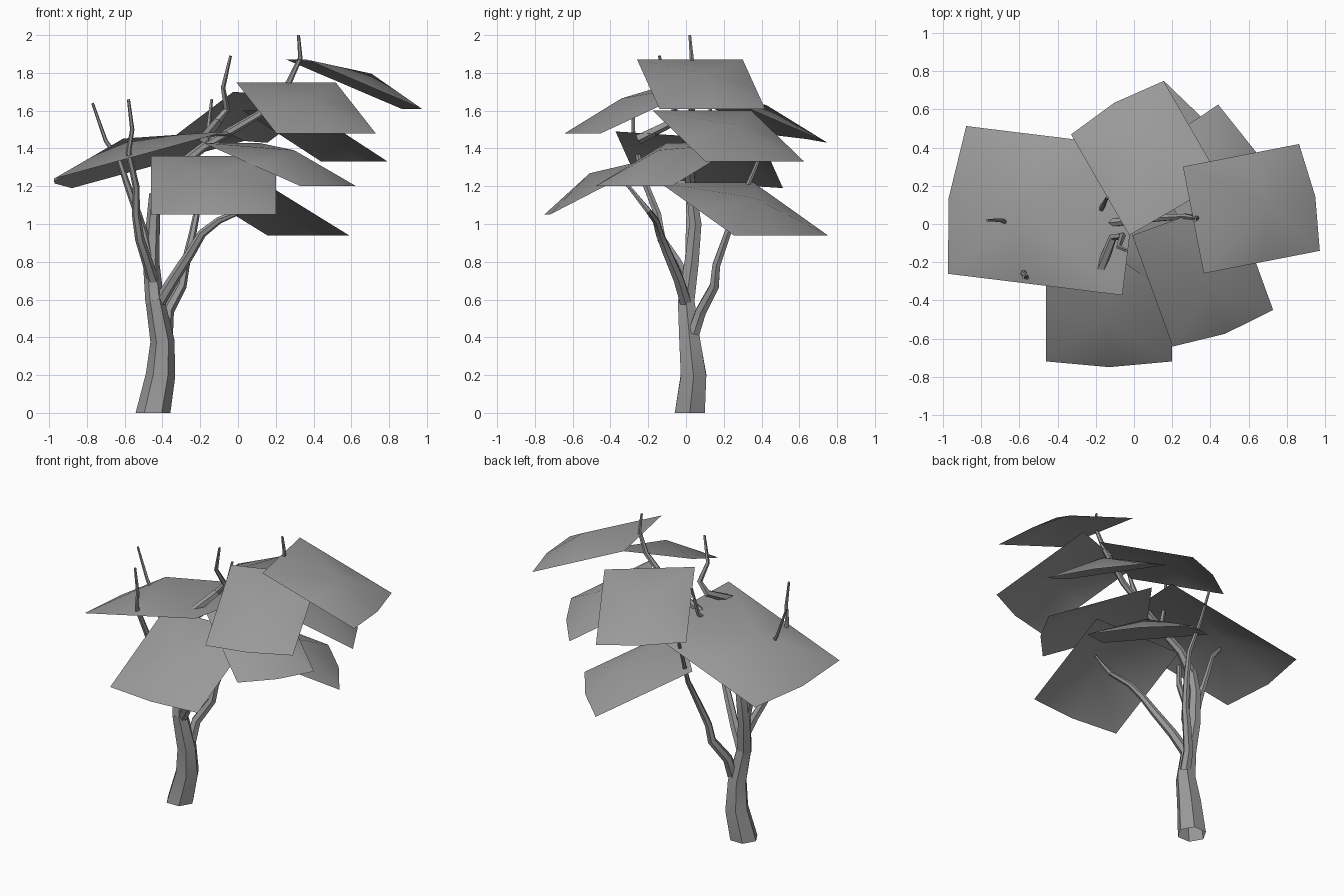
import bpy
import bmesh
import math
from mathutils import Vector

old_cube = bpy.data.objects.get("Cube")
if old_cube:
    bpy.data.objects.remove(old_cube, do_unlink=True)

# Single grey for the whole tree
GREY = (0.32, 0.32, 0.32, 1)
grey = bpy.data.materials.new("plain grey")
grey.use_nodes = True
grey.diffuse_color = GREY
for node in grey.node_tree.nodes:
    if node.type == "BSDF_PRINCIPLED":
        node.inputs["Base Color"].default_value = GREY


def finish(name, bm, angle):
    """Turn a bmesh into a shaded object with the tree material."""
    mesh = bpy.data.meshes.new(name)
    bm.to_mesh(mesh)
    bm.free()
    mesh.materials.append(grey)
    obj = bpy.data.objects.new(name, mesh)
    bpy.context.collection.objects.link(obj)
    bpy.ops.object.select_all(action="DESELECT")
    obj.select_set(True)
    bpy.context.view_layer.objects.active = obj
    bpy.ops.object.shade_smooth_by_angle(angle=math.radians(angle))
    return obj


def limb(name, path, radii, sides=6):
    """Sweep a tapering polygon ring along a path, open at the foot."""
    points = [Vector(p) for p in path]
    last = len(points) - 1
    bm = bmesh.new()
    rings = []
    for i, point in enumerate(points):
        direction = points[min(i + 1, last)] - points[max(i - 1, 0)]
        if i == 0 and point.z == 0:
            direction = Vector((0, 0, 1))
        turn = Vector((0, 0, 1)).rotation_difference(direction.normalized())
        radius = radii[0] + (radii[1] - radii[0]) * i / last
        ring = []
        for k in range(sides):
            a = math.tau * k / sides
            offset = Vector((math.cos(a), math.sin(a), 0)) * radius
            ring.append(bm.verts.new(point + turn @ offset))
        rings.append(ring)
    for low, high in zip(rings, rings[1:]):
        for k in range(sides):
            n = (k + 1) % sides
            bm.faces.new((low[k], low[n], high[n], high[k]))
    bm.faces.new(rings[-1])
    return finish(name, bm, 35)


def canopy(name, center, heading, length, width, drop, crown, roll=0):
    """Sloping leaf sheet with straight sides and a raised middle point."""
    a = math.radians(heading)
    up = Vector((0, 0, 1))
    downhill = Vector((math.cos(a), math.sin(a), 0)) * length - up * drop
    across = Vector((-math.sin(a), math.cos(a), 0)) * width + up * roll
    bm = bmesh.new()
    grid = []
    for i in (-1, 0, 1):
        row = []
        for j in (-1, 0, 1):
            p = Vector(center) + downhill * (i or 0.1) + across * j
            if j == 0 and i == 0:
                p += downhill * 0.2 + up * crown
            elif j == 0 and i == 1:
                p += downhill * 0.1 + up * drop * 0.1
            row.append(bm.verts.new(p))
        grid.append(row)
    # Triangles fan out from the raised point so the ridges stay crisp
    peak = grid[1][1]
    for i in range(2):
        for j in range(2):
            loop = [grid[i][j], grid[i + 1][j],
                    grid[i + 1][j + 1], grid[i][j + 1]]
            k = loop.index(peak)
            loop = loop[k:] + loop[:k]
            bm.faces.new(loop[:3])
            bm.faces.new((loop[0], loop[2], loop[3]))
    return finish(name, bm, 35)


# Trunk, running on into the highest bough
limb("trunk_base", [(-.45, .02, 0), (-.41, .04, .2), (-.40, .02, .38),
                    (-.44, 0, .6)], (.092, .05))
limb("trunk_top", [(-.44, 0, .58), (-.46, .03, .8), (-.45, .05, 1),
                   (-.44, .03, 1.16)], (.05, .03))
limb("bough_high", [(-.44, .03, 1.13), (-.36, .02, 1.27), (-.18, 0, 1.41),
                    (.11, .03, 1.58), (.27, .04, 1.75), (.33, .03, 1.88),
                    (.32, .02, 2)], (.032, .008))

# Side boughs
limb("bough_back", [(-.38, .04, .42), (-.37, .08, .54), (-.30, .15, .67),
                    (-.28, .16, .78), (-.24, .22, .95), (-.21, .28, 1.1),
                    (-.23, .36, 1.28), (-.24, .44, 1.48)], (.036, .008))
limb("bough_center", [(-.42, 0, .58), (-.34, -.04, .71), (-.25, -.1, .85),
                      (-.19, -.14, .95), (-.1, -.16, 1.02),
                      (.02, -.2, 1.07), (.02, -.28, 1.17),
                      (0, -.37, 1.28)], (.034, .008))
limb("bough_front", [(-.45, 0, .7), (-.48, -.05, .8), (-.52, -.13, .92),
                     (-.54, -.15, 1.05), (-.54, -.21, 1.2),
                     (-.58, -.26, 1.38), (-.56, -.28, 1.5),
                     (-.58, -.28, 1.66)], (.032, .008))
limb("bough_left", [(-.47, .02, .82), (-.5, .02, .95), (-.53, .02, 1.05),
                    (-.59, .01, 1.22), (-.63, 0, 1.34), (-.7, .02, 1.44),
                    (-.77, .02, 1.64)], (.028, .007))

# Twigs poking through the leaf sheets
limb("twig_tall", [(-.18, -.25, 1.45), (-.11, -.07, 1.54),
                   (-.06, -.06, 1.61), (-.08, -.12, 1.72),
                   (-.04, -.14, 1.89)], (.028, .008), 5)
limb("twig_short", [(-.2, .02, 1.38), (-.16, .1, 1.48), (-.14, .14, 1.66)],
     (.018, .008), 5)

# Leaf sheets: centre, downhill heading, half length, half width,
# drop, crown, sideways roll
canopy("canopy_side", (-.47, .07, 1.34), 173, .46, .39, .125, .15, .025)
canopy("canopy_top", (.615, .08, 1.74), 11, .31, .285, .13, .095)
canopy("canopy_front_upper", (.36, -.255, 1.615), -70, .31, .28, .135, .09)
canopy("canopy_front_lower", (-.13, -.42, 1.205), -90, .3, .33, .155, .11)
canopy("canopy_back_upper", (.065, .345, 1.565), 120, .305, .28, .115, .1, .02)
canopy("canopy_back_middle", (.41, .225, 1.465), 34, .25, .315, .135, .1)
canopy("canopy_inner", (.22, -.09, 1.315), -36, .32, .25, .115, .11)
canopy("canopy_back_lower", (.145, .305, 1.08), 41, .3, .33, .14, .1)
